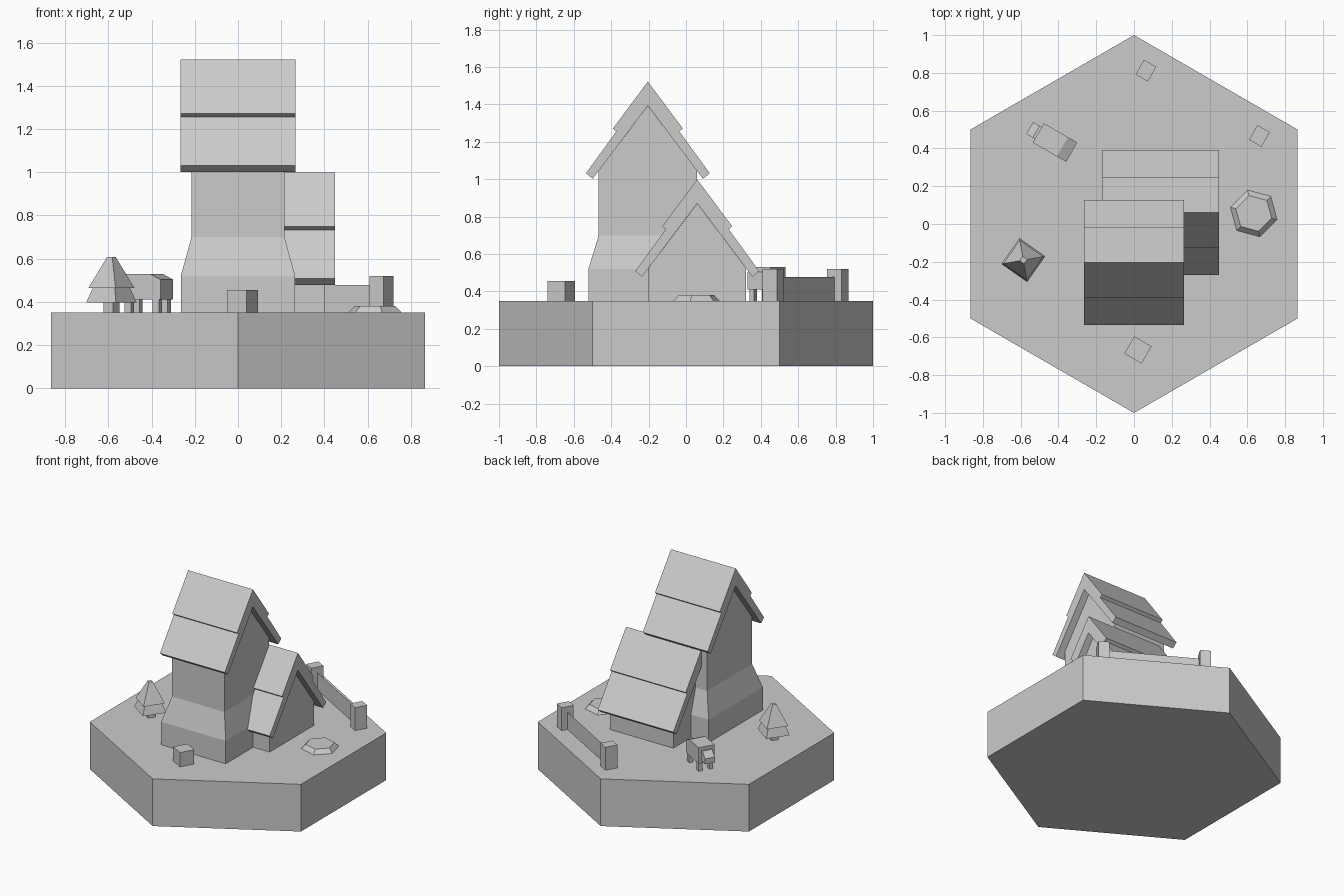
import bpy, bmesh, math
from mathutils import Matrix, Vector

if "Cube" in bpy.data.objects:
    bpy.data.objects.remove(bpy.data.objects["Cube"])

G = 0.35  # ground level (top of the hexagonal base)


def loft(name, rings, loc=(0, 0, 0), rot=0):
    """Closed solid through a stack of equally sized point rings."""
    bm = bmesh.new()
    vs = [[bm.verts.new(p) for p in ring] for ring in rings]
    n = len(vs[0])
    for a, b in zip(vs, vs[1:]):
        for i in range(n):
            j = (i + 1) % n
            bm.faces.new((a[i], a[j], b[j], b[i]))
    bm.faces.new(vs[0][::-1])
    bm.faces.new(vs[-1])
    bmesh.ops.remove_doubles(bm, verts=bm.verts, dist=1e-5)
    bmesh.ops.recalc_face_normals(bm, faces=bm.faces)
    bm.transform(Matrix.Rotation(math.radians(rot), 4, 'Z'))
    me = bpy.data.meshes.new(name)
    bm.to_mesh(me)
    bm.free()
    ob = bpy.data.objects.new(name, me)
    ob.location = loc
    bpy.context.collection.objects.link(ob)
    return ob


def rect(x, y, z):
    return [(-x, -y, z), (x, -y, z), (x, y, z), (-x, y, z)]


def ngon(n, r, z):
    return [(r * math.cos(math.tau * i / n), r * math.sin(math.tau * i / n), z) for i in range(n)]


def box(name, sx, sy, z0, z1, loc=(0, 0, 0), rot=0):
    return loft(name, [rect(sx / 2, sy / 2, z0), rect(sx / 2, sy / 2, z1)], loc, rot)


def cone(name, n, r0, r1, z0, z1, loc=(0, 0, 0), rot=0):
    return loft(name, [ngon(n, r0, z0), ngon(n, r1, z1)], loc, rot)


def roof(name, xc, half, yc, ridge):
    """Two-layer stepped gable roof, extruded along x."""
    side = [(0.187, -0.251), (0.168, -0.266), (0.331, -0.49), (0.295, -0.52)]
    prof = [(0, 0)] + side + [(0, -0.128)] + [(-y, z) for y, z in reversed(side)]
    return loft(name, [[(x, y, z) for y, z in prof] for x in (-half, half)], (xc, yc, ridge))


# Base
cone("hex_base", 6, 1, 1, 0, G, rot=30)

# Main house: flared foot, straight walls, gable
loft("main_house_walls", [rect(0.265, 0.318, G), rect(0.265, 0.318, 0.52), rect(0.215, 0.263, 0.70),
                          rect(0.215, 0.263, 1.045), rect(0.215, 0, 1.393)], (0, -0.204, 0))
roof("main_house_roof", 0, 0.266, -0.204, 1.522)

# Side wing
loft("wing_walls", [rect(0.26, 0.26, G), rect(0.26, 0.26, 0.525), rect(0.26, 0, 0.87)], (0.14, 0.06, 0))
roof("wing_roof", 0.14, 0.31, 0.06, 0.999)

# Fence: two posts and a thin panel between them
posts = [Vector((0.063, 0.812)), Vector((0.664, 0.466))]
for i, p in enumerate(posts):
    box(f"fence_post_{i + 1}", 0.075, 0.09, G, 0.52, (p.x, p.y, 0), -30)
rail = bpy.data.meshes.new("fence_panel")
rail.from_pydata([(posts[0].x, posts[0].y, G), (posts[1].x, posts[1].y, G),
                  (posts[1].x, posts[1].y, 0.478), (posts[0].x, posts[0].y, 0.478)], [], [(0, 1, 2, 3)])
bpy.context.collection.objects.link(bpy.data.objects.new("fence_panel", rail))

# Block in front of the house
box("front_block", 0.106, 0.106, G, 0.456, (0.021, -0.667, 0), -30)

# Low hexagonal stone
cone("hex_stone", 6, 0.128, 0.098, G, 0.38, (0.634, 0.056, 0), 45)

# Tree
tree = (-0.586, -0.191, 0)
cone("tree_trunk", 4, 0.037, 0.037, G, 0.41, tree, 10)
cone("tree_lower_tier", 4, 0.118, 0.085, 0.398, 0.47, tree, 10)
cone("tree_upper_tier", 4, 0.108, 0.02, 0.465, 0.608, tree, 10)

# Animal: length along local x, head towards -x
at = (-0.418, 0.431, 0)
body = [(-0.102, 0.41), (0.102, 0.41), (0.102, 0.503), (0.045, 0.53), (-0.102, 0.53)]
head = [(-0.155, 0.425), (-0.095, 0.425), (-0.095, 0.505), (-0.115, 0.505), (-0.155, 0.465)]
for name, prof, w in (("animal_body", body, 0.059), ("animal_head", head, 0.036)):
    loft(name, [[(x, y, z) for x, z in prof] for y in (-w, w)], at, -30)
a = math.radians(-30)
for i, (x, y) in enumerate([(-0.075, -0.04), (-0.075, 0.04), (0.075, -0.04), (0.075, 0.04)]):
    pos = (at[0] + x * math.cos(a) - y * math.sin(a), at[1] + x * math.sin(a) + y * math.cos(a), 0)
    box(f"animal_leg_{i + 1}", 0.034, 0.028, G, 0.415, pos, -30)
